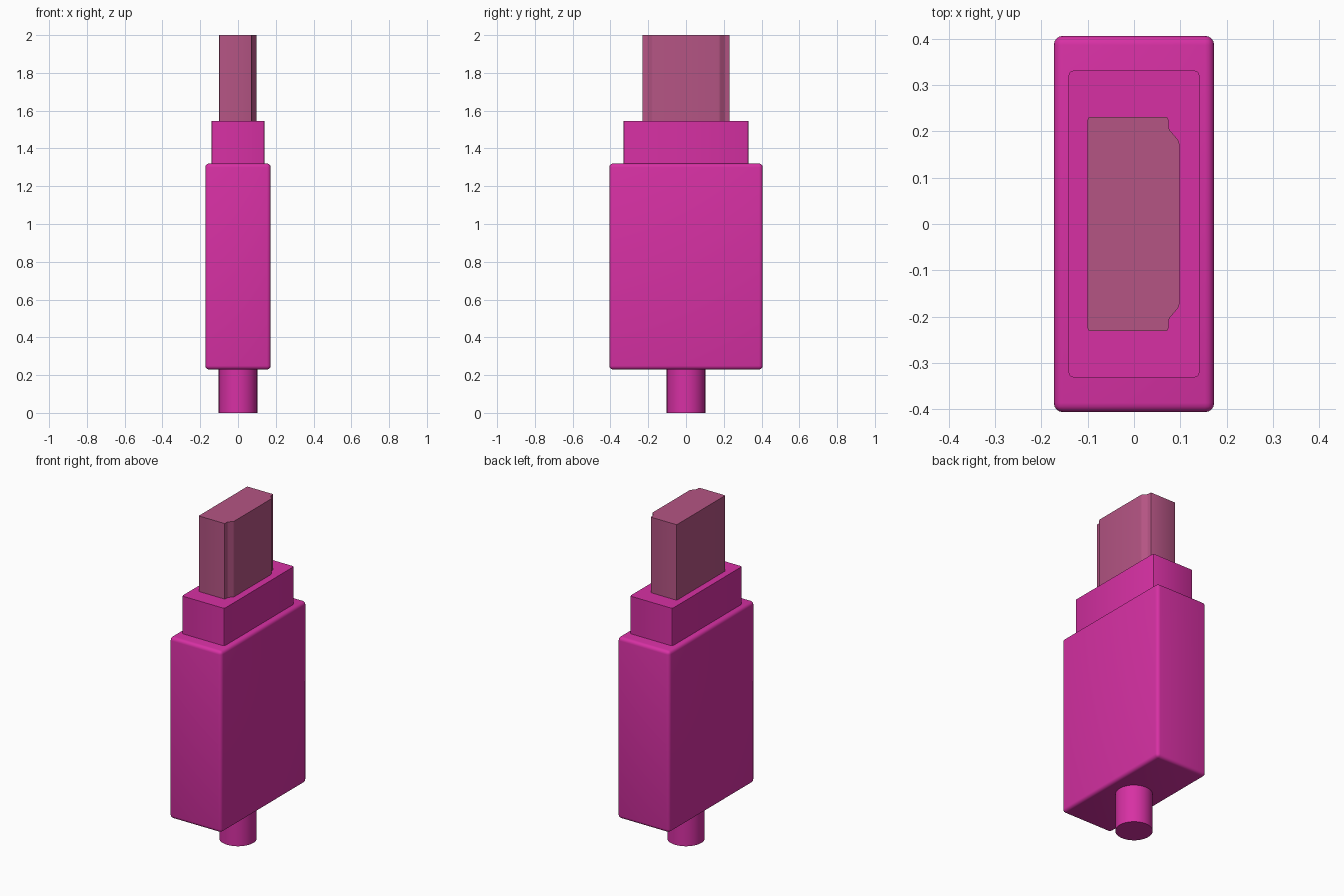
import bpy, bmesh, math

if "Cube" in bpy.data.objects:
    bpy.data.objects.remove(bpy.data.objects["Cube"])


def material(name, color):
    m = bpy.data.materials.new(name)
    m.diffuse_color = (*color, 1)
    m.use_nodes = True
    m.node_tree.nodes["Principled BSDF"].inputs["Base Color"].default_value = m.diffuse_color
    return m


def prism(name, profile, z0, z1, mat, bevel=0.0, segments=3, vertical_only=False):
    """Extrude an xy outline from z0 to z1 and round its edges."""
    bm = bmesh.new()
    base = bm.faces.new([bm.verts.new((x, y, z0)) for x, y in profile])
    ext = bmesh.ops.extrude_face_region(bm, geom=[base])
    top = [v for v in ext["geom"] if isinstance(v, bmesh.types.BMVert)]
    bmesh.ops.translate(bm, verts=top, vec=(0, 0, z1 - z0))
    bmesh.ops.recalc_face_normals(bm, faces=bm.faces)
    if bevel:
        edges = [e for e in bm.edges if not vertical_only
                 or abs(e.verts[0].co.z - e.verts[1].co.z) > 1e-4]
        bmesh.ops.bevel(bm, geom=edges, offset=bevel, segments=segments,
                        profile=0.5, affect='EDGES')
    mesh = bpy.data.meshes.new(name)
    bm.to_mesh(mesh)
    bm.free()
    obj = bpy.data.objects.new(name, mesh)
    bpy.context.collection.objects.link(obj)
    mesh.materials.append(mat)
    bpy.ops.object.select_all(action='DESELECT')
    obj.select_set(True)
    bpy.context.view_layer.objects.active = obj
    bpy.ops.object.shade_smooth_by_angle(angle=math.radians(35))
    return obj


def rect(x, y):
    return [(-x, -y), (x, -y), (x, y), (-x, y)]


magenta = material("magenta_plastic", (0.68, 0.03, 0.37))
rose = material("rose_metal", (0.46, 0.09, 0.23))

# Cable stub under the housing
circle = [(0.102 * math.cos(2 * math.pi * i / 48),
           0.102 * math.sin(2 * math.pi * i / 48)) for i in range(48)]
prism("cable_stub", circle, 0.0, 0.25, magenta)

# Rounded housing and the stepped collar on it
prism("housing", rect(0.173, 0.406), 0.23, 1.32, magenta, 0.02, 4)
prism("collar", rect(0.141, 0.331), 1.30, 1.546, magenta, 0.01, 2, True)

# Plug with two notched, chamfered corners on the +x side
half = [(-0.1, 0.231), (0.074, 0.231), (0.074, 0.206), (0.098, 0.178)]
plug = [(x, -y) for x, y in half] + half[::-1]
prism("connector_plug", plug, 1.53, 2.0, rose, 0.006, 2, True)
